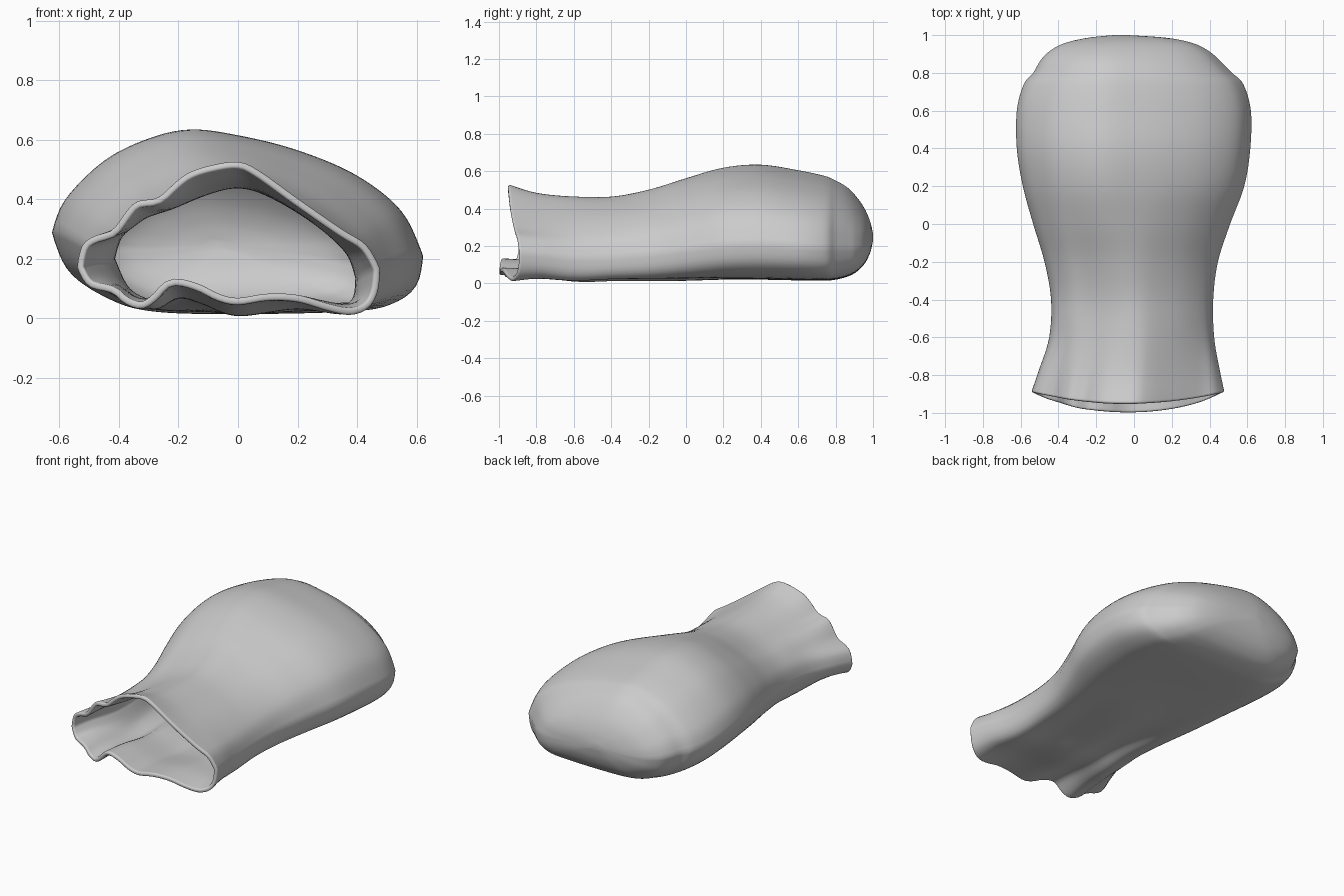
import bpy, bmesh
from math import pi, sin, cos, hypot

if "Cube" in bpy.data.objects:
    bpy.data.objects.remove(bpy.data.objects["Cube"])

HALF = 56  # samples along the upper and the lower half of each section


def spline(pts, t):
    """Catmull-Rom through pts, t in 0..len-1"""
    n = len(pts) - 1
    i = min(int(t), n - 1)
    f = t - i
    a, b, c, d = (pts[min(max(k, 0), n)] for k in (i - 1, i, i + 1, i + 2))
    return [0.5 * (2*q + (r - p)*f + (2*p - 5*q + 4*r - s)*f*f + (3*q - p - 3*r + s)*f**3)
            for p, q, r, s in zip(a, b, c, d)]


def resample(pts, count):
    """Even arc-length samples of the smooth curve, without the last point"""
    dense = [spline(pts, (len(pts) - 1) * k / 400) for k in range(401)]
    run = [0]
    for p, q in zip(dense, dense[1:]):
        run.append(run[-1] + hypot(q[0] - p[0], q[1] - p[1]))
    out, j = [], 0
    for k in range(count):
        while run[j] < run[-1] * k / count:
            j += 1
        out.append(dense[j])
    return out


def section(upper, lower):
    """Closed section scaled to x -1..1, z 0..1; starts at the left extreme"""
    ring = resample(upper, HALF) + resample(lower, HALF)
    xs, zs = [p[0] for p in ring], [p[1] for p in ring]
    x0, x1, z0, z1 = min(xs), max(xs), min(zs), max(zs)
    return [(2*(x - x0)/(x1 - x0) - 1, (z - z0)/(z1 - z0)) for x, z in ring]


# Wavy mouth, narrow neck and full body cross-sections
mouth = section(
    [(-.54, .17), (-.52, .25), (-.47, .28), (-.42, .295), (-.38, .35), (-.34, .395), (-.27, .405),
     (-.22, .45), (-.17, .49), (-.1, .515), (0, .53), (.07, .50), (.2, .405), (.35, .30), (.43, .25), (.478, .17)],
    [(.478, .17), (.47, .09), (.44, .035), (.38, .01), (.3, .025), (.2, .055), (.1, .06), (0, .045), (-.07, .06),
     (-.14, .095), (-.22, .11), (-.27, .06), (-.32, .03), (-.38, .05), (-.42, .085), (-.5, .105), (-.54, .17)])
neck = section(
    [(-.44, .2), (-.41, .29), (-.33, .36), (-.24, .39), (-.1, .445), (0, .465), (.1, .44), (.26, .35),
     (.38, .24), (.42, .14)],
    [(.42, .14), (.41, .06), (.36, .02), (.2, .035), (0, .01), (-.12, .05), (-.2, .07), (-.28, .035),
     (-.38, .08), (-.44, .2)])
body = section(
    [(-.625, .29), (-.58, .40), (-.45, .53), (-.3, .605), (-.16, .635), (0, .615), (.2, .565), (.4, .48),
     (.55, .36), (.622, .21)],
    [(.622, .21), (.60, .11), (.53, .05), (.4, .02), (0, .01), (-.3, .02), (-.45, .07), (-.57, .16), (-.625, .29)])

# y, left, right, bottom, top, section blend (0 mouth, 1 neck, 2 body)
stations = [
    (-.95, -.545, .48, .01, .53, 0), (-.8, -.505, .455, .02, .485, .4), (-.6, -.45, .425, .005, .465, .85),
    (-.4, -.44, .42, .012, .465, 1.1), (-.2, -.475, .445, .012, .505, 1.35), (0, -.535, .51, .014, .568, 1.7),
    (.2, -.59, .585, .02, .62, 1.95), (.4, -.622, .617, .02, .635, 2), (.6, -.622, .62, .016, .605, 2),
    (.74, -.585, .58, .015, .575, 2), (.8, -.535, .52, .02, .55, 2), (.86, -.5, .46, .035, .515, 2),
    (.91, -.455, .405, .06, .465, 2), (.955, -.375, .32, .105, .40, 2), (.985, -.25, .18, .165, .33, 2),
    (1.0, -.11, -.03, .23, .265, 2)]

bm = bmesh.new()
rings = []
STEPS = 6 * (len(stations) - 1)
for s in range(STEPS + 1):
    y, xl, xr, zb, zt, w = spline(stations, s / 6)
    w = min(max(w, 0), 2)
    A, B, f = (mouth, neck, w) if w < 1 else (neck, body, w - 1)
    ring = []
    for (ax, az), (bx, bz) in zip(A, B):
        u, v = ax + (bx - ax)*f, az + (bz - az)*f
        # The rim reaches furthest at the lower lip and is cut back at the sides
        fade = max(0, (-.6 - y) / .35) ** 1.5
        lip = (.11 if v < .3 else .06) * max(0, 1 - abs(u)**2.2)
        ring.append(bm.verts.new((xl + (xr - xl)*(u + 1)/2, y + (.06 - lip)*fade, zb + (zt - zb)*v)))
    rings.append(ring)

N = 2 * HALF
for a, b in zip(rings, rings[1:]):
    for k in range(N):
        bm.faces.new((a[k], a[(k + 1) % N], b[(k + 1) % N], b[k]))
# Closed far end
tip = bm.verts.new((-.07, 1.0, .25))
for k in range(N):
    bm.faces.new((rings[-1][k], rings[-1][(k + 1) % N], tip))
bmesh.ops.recalc_face_normals(bm, faces=bm.faces)
if sum(f.normal.dot(f.calc_center_median() - tip.co.lerp(rings[0][0].co, .5)) for f in bm.faces) < 0:
    bmesh.ops.reverse_faces(bm, faces=bm.faces)

mesh = bpy.data.meshes.new("mitt_shell")
bm.to_mesh(mesh)
bm.free()
obj = bpy.data.objects.new("mitt_shell", mesh)
bpy.context.collection.objects.link(obj)
bpy.context.view_layer.objects.active = obj
obj.select_set(True)
for p in mesh.polygons:
    p.use_smooth = True

# Soften the folds, then give the cloth its thickness and a rounded rim
sm = obj.modifiers.new("soften", 'SMOOTH')
sm.factor, sm.iterations = 0.4, 2
so = obj.modifiers.new("thickness", 'SOLIDIFY')
so.thickness, so.offset = 0.024, -1
be = obj.modifiers.new("rim", 'BEVEL')
be.width, be.segments, be.limit_method, be.angle_limit = 0.009, 3, 'ANGLE', 1.0
